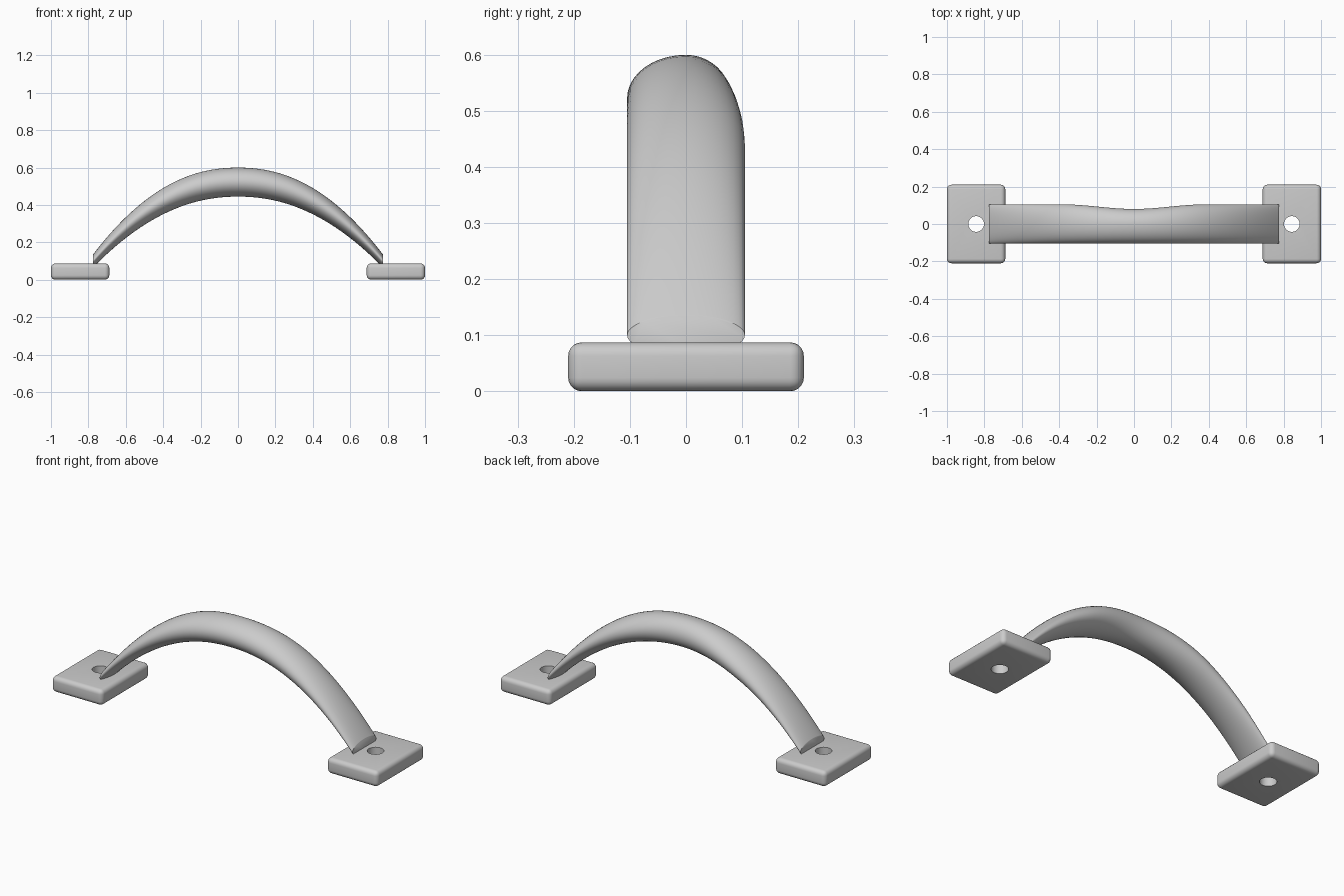
import bpy, bmesh, math

if "Cube" in bpy.data.objects:
    bpy.data.objects.remove(bpy.data.objects["Cube"], do_unlink=True)

# Single metal colour
grey = bpy.data.materials.new("satin grey")
grey.use_nodes = True
colour = (0.6, 0.6, 0.6, 1)
grey.diffuse_color = colour
grey.node_tree.nodes["Principled BSDF"].inputs["Base Color"].default_value = colour


def activate(obj):
    bpy.ops.object.select_all(action='DESELECT')
    obj.select_set(True)
    bpy.context.view_layer.objects.active = obj


def finish(obj, angle):
    obj.data.materials.clear()
    obj.data.materials.append(grey)
    activate(obj)
    bpy.ops.object.shade_smooth_by_angle(angle=math.radians(angle))


# Mounting plates: rounded blocks with a drilled screw hole
PLATE_H = 0.087


def mounting_plate(name, side):
    x = side * 0.844
    bpy.ops.mesh.primitive_cube_add(size=1, location=(x, 0, PLATE_H / 2))
    plate = bpy.context.object
    plate.name = name
    plate.scale = (0.312, 0.42, PLATE_H)
    bpy.ops.object.transform_apply(location=False, rotation=False, scale=True)
    bevel = plate.modifiers.new("rounding", 'BEVEL')
    bevel.width = 0.024
    bevel.segments = 5

    bpy.ops.mesh.primitive_cylinder_add(vertices=40, radius=0.042, depth=0.4,
                                        location=(x, 0, PLATE_H / 2))
    drill = bpy.context.object
    drill.hide_render = True
    hole = plate.modifiers.new("screw_hole", 'BOOLEAN')
    hole.operation = 'DIFFERENCE'
    hole.solver = 'EXACT'
    hole.object = drill

    activate(plate)
    for mod in ("rounding", "screw_hole"):
        bpy.ops.object.modifier_apply(modifier=mod)
    bpy.data.objects.remove(drill, do_unlink=True)
    finish(plate, 35)


mounting_plate("left_mounting_plate", 1)
mounting_plate("right_mounting_plate", -1)

# Arched grip: oval sections that thicken to the middle, with a dip in the back
SPAN, STEPS, SIDES = 0.775, 64, 40


def section(t):
    """Ring of points at t, from -1 to 1 along the grip."""
    a = abs(t)
    height = 0.1 + 0.422 * (1 - a ** 2.15)
    half = 0.035 + 0.0425 * (1 - a ** 2.6)
    s = min(a * SPAN / 0.38, 1)
    back = 0.08 + 0.025 * s * s * (3 - 2 * s)
    for i in range(SIDES):
        ang = math.tau * i / SIDES
        c = math.cos(ang)
        yield (t * SPAN, c * (back if c > 0 else 0.105), height + half * math.sin(ang))


bm = bmesh.new()
rings = []
for k in range(STEPS + 1):
    t = math.sin(math.pi / 2 * (2 * k / STEPS - 1))
    rings.append([bm.verts.new(p) for p in section(t)])
for r0, r1 in zip(rings, rings[1:]):
    for i in range(SIDES):
        j = (i + 1) % SIDES
        bm.faces.new((r0[i], r0[j], r1[j], r1[i]))
bm.faces.new(rings[0])
bm.faces.new(rings[-1])
bmesh.ops.recalc_face_normals(bm, faces=bm.faces)
mesh = bpy.data.meshes.new("arched_grip")
bm.to_mesh(mesh)
bm.free()
grip = bpy.data.objects.new("arched_grip", mesh)
bpy.context.collection.objects.link(grip)
finish(grip, 40)
